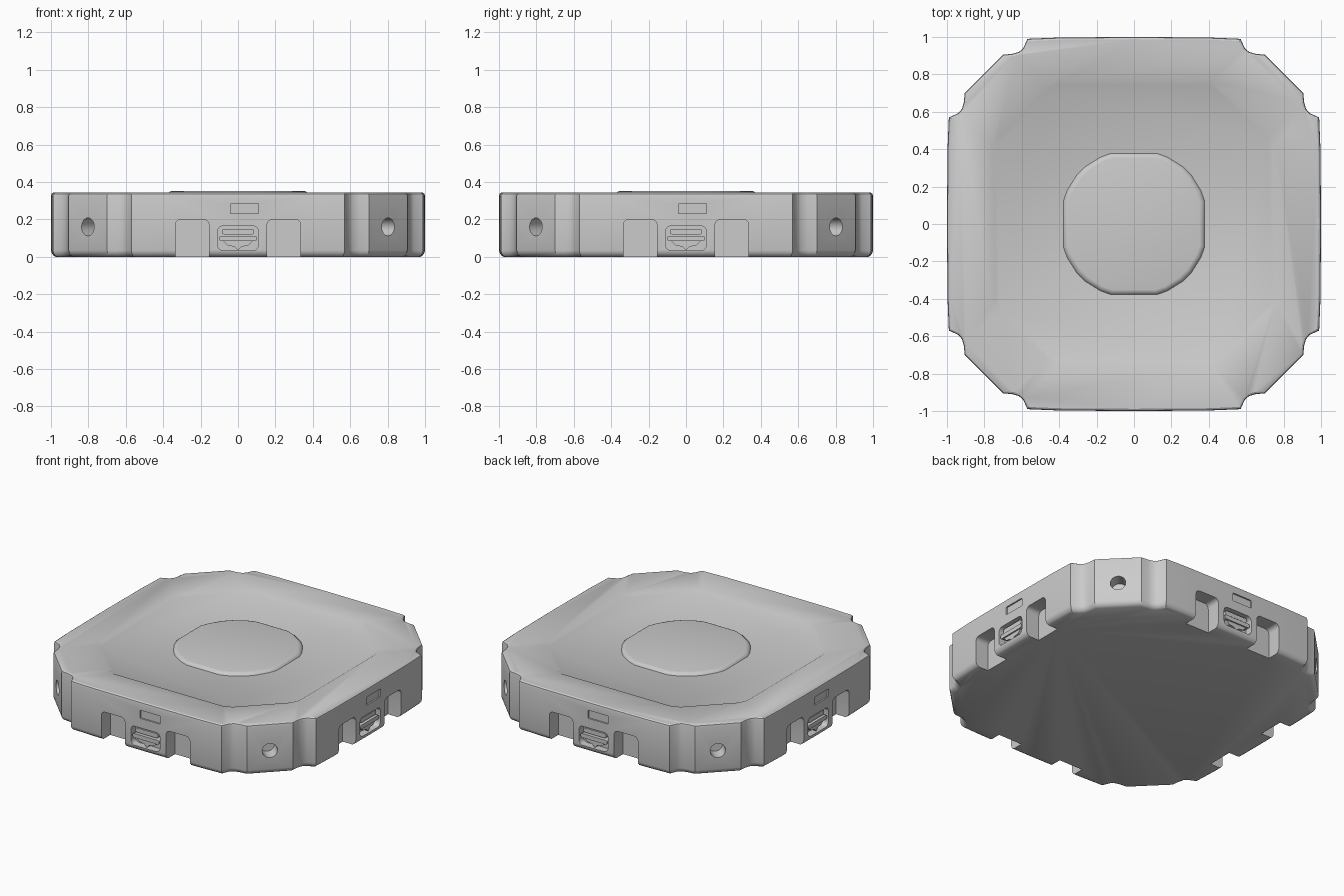
import bpy, math
from mathutils import Matrix

if "Cube" in bpy.data.objects:
    bpy.data.objects.remove(bpy.data.objects["Cube"])


def loft(name, pts, levels, mat=None):
    """Stack scaled copies of an outline: levels = [(z, scale), ...]."""
    n = len(pts)
    verts = [(x * s, y * s, z) for z, s in levels for x, y in pts]
    faces = [tuple(range(n))[::-1], tuple(range(n * (len(levels) - 1), n * len(levels)))]
    for k in range(len(levels) - 1):
        for i in range(n):
            j = (i + 1) % n
            faces.append((k * n + i, k * n + j, (k + 1) * n + j, (k + 1) * n + i))
    me = bpy.data.meshes.new(name)
    me.from_pydata(verts, [], faces)
    if mat:
        me.transform(mat)
    ob = bpy.data.objects.new(name, me)
    bpy.context.collection.objects.link(ob)
    return ob


def quarter_turns(pts):
    """Repeat one corner's outline around the four corners."""
    out = []
    for q in range(4):
        c, s = round(math.cos(q * math.pi / 2)), round(math.sin(q * math.pi / 2))
        out += [(c * x - s * y, s * x + c * y) for x, y in pts]
    return out


def rounded(w, h, r, steps=4):
    """Rounded rectangle outline."""
    out = []
    for q, (sx, sy) in enumerate([(1, 1), (-1, 1), (-1, -1), (1, -1)]):
        for i in range(steps + 1):
            a = math.pi / 2 * (q + i / steps)
            out.append((sx * (w / 2 - r) + r * math.cos(a), sy * (h / 2 - r) + r * math.sin(a)))
    return out


def side_matrix(q, x, z, out, deg=0):
    """Outline x -> along wall, y -> up, z -> outward, on wall number q (0 = front)."""
    return (Matrix.Rotation(math.radians(90 * q + deg), 4, 'Z')
            @ Matrix.Translation((x, -out, z)) @ Matrix.Rotation(math.pi / 2, 4, 'X'))


def cut(target, cutter):
    cutter.hide_render = True
    m = target.modifiers.new("cut", 'BOOLEAN')
    m.operation, m.solver, m.object = 'DIFFERENCE', 'EXACT', cutter
    bpy.context.view_layer.objects.active = target
    bpy.ops.object.modifier_apply(modifier=m.name)
    bpy.data.objects.remove(cutter)


def smooth(ob, angle=32):
    bpy.ops.object.select_all(action='DESELECT')
    ob.select_set(True)
    bpy.context.view_layer.objects.active = ob
    bpy.ops.object.shade_smooth_by_angle(angle=math.radians(angle))


# main body: square slab with stepped, scooped, chamfered corners
half = [(0.99, 0.57), (0.94, 0.592), (0.92, 0.615), (0.91, 0.65), (0.905, 0.70)]
corner = [(1.0, 0.0), (0.997, 0.4)] + half + [(y, x) for x, y in half[::-1]] + [(0.4, 0.997)]
body = loft("body", quarter_turns(corner),
            [(0, 0.975), (0.008, 0.988), (0.022, 0.997), (0.035, 1), (0.325, 1),
             (0.337, 0.997), (0.343, 0.988)])

# shallow octagonal tray in the top
tray = quarter_turns([(0.76, 0.42), (0.735, 0.475), (0.475, 0.735), (0.42, 0.76)])
cut(body, loft("tray_cutter", tray, [(0.334, 0.975), (0.345, 1.0), (0.4, 1.0)]))

for q in range(4):
    # two foot slots per side, open at the bottom
    for s in (-1, 1):
        cut(body, loft("slot_cutter", rounded(0.18, 0.40, 0.03), [(0, 1), (0.2, 1)],
                       side_matrix(q, s * 0.245, 0, 0.90)))
    # connector socket and small label recess
    cut(body, loft("socket_cutter", rounded(0.22, 0.13, 0.03), [(0, 1), (0.2, 1)],
                   side_matrix(q, 0, 0.10, 0.95)))
    cut(body, loft("label_cutter", rounded(0.15, 0.055, 0.003, 1), [(0, 1), (0.2, 1)],
                   side_matrix(q, 0.035, 0.258, 0.99)))
    # round hole in the corner chamfer
    ring = [(0.048 * math.cos(i * math.pi / 12), 0.048 * math.sin(i * math.pi / 12)) for i in range(24)]
    cut(body, loft("hole_cutter", ring, [(0, 1), (0.3, 1)], side_matrix(q, 0, 0.16, 1.04, 45)))
smooth(body)

# raised rounded octagonal disc on the top
disc = loft("centre_disc",
            quarter_turns([(0.37, 0.12), (0.35, 0.175), (0.30, 0.255), (0.255, 0.30), (0.175, 0.35), (0.12, 0.37)]),
            [(0.325, 1.03), (0.336, 1.02), (0.349, 0.985), (0.352, 0.95)])
smooth(disc)

# side connectors: two stacked bars with a tapered latch below
for q in range(4):
    for k, (w, h, z, out) in enumerate([(0.17, 0.03, 0.135, 0.985), (0.20, 0.028, 0.098, 0.995)]):
        bar = loft(f"connector_bar_{q}_{k}", rounded(w, h, 0.011), [(0, 1), (out - 0.94, 1)],
                   side_matrix(q, 0, z, 0.94))
        smooth(bar)
    latch = [(-0.08, 0.085), (-0.055, 0.06), (-0.02, 0.055), (0, 0.035), (0.02, 0.055), (0.055, 0.06), (0.08, 0.085)]
    loft(f"connector_latch_{q}", latch, [(0, 1), (0.045, 1)], side_matrix(q, 0, 0, 0.94))
